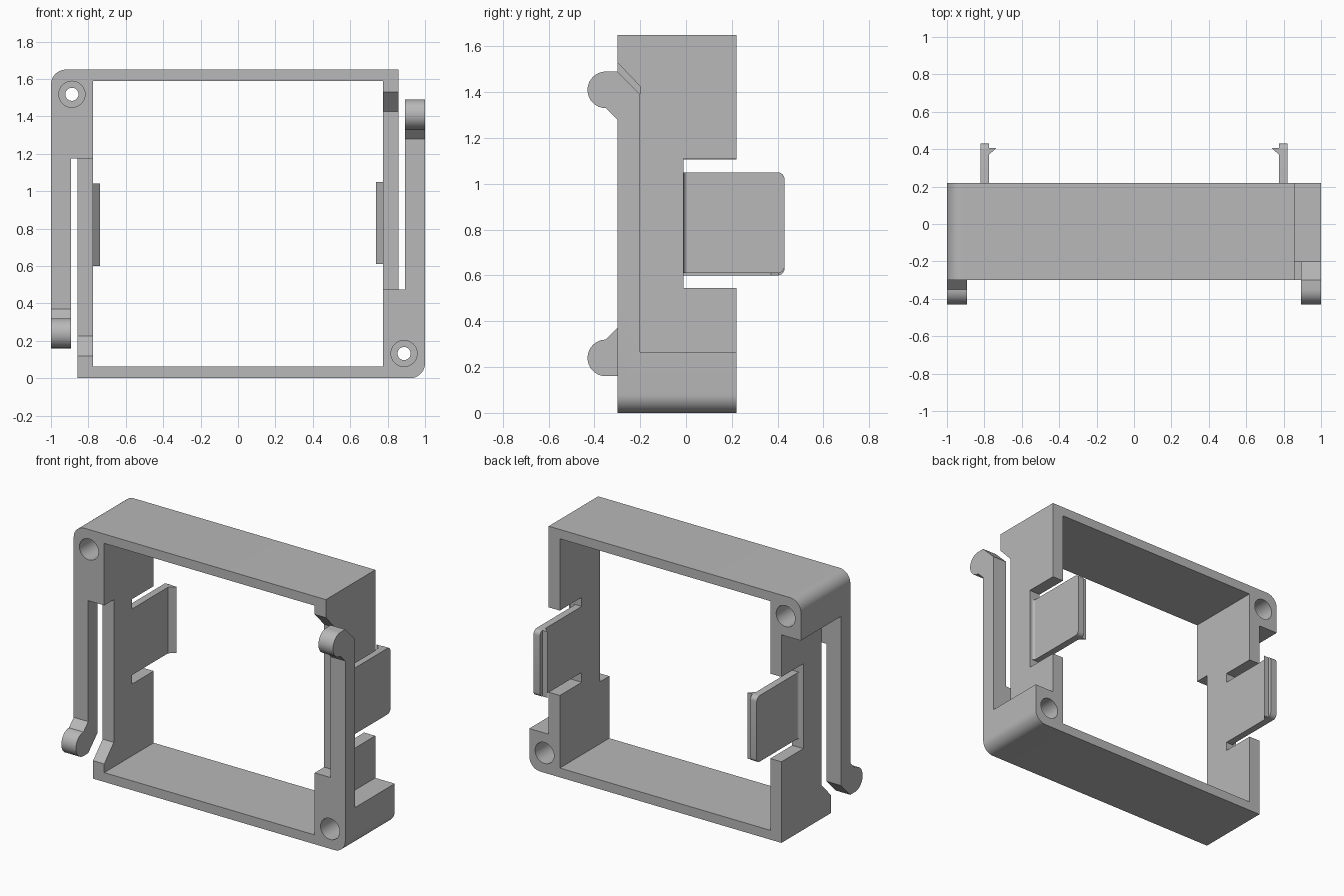
import bpy, bmesh
from math import sin, cos, radians

if "Cube" in bpy.data.objects:
    bpy.data.objects.remove(bpy.data.objects["Cube"], do_unlink=True)

HEIGHT = 1.65
FRONT, BACK, STEP = -0.30, 0.22, -0.20   # frame depth and recess plane
INNER, OUTER = 0.775, 0.857              # side wall faces

grey = bpy.data.materials.new("plain grey")
grey.use_nodes = True
grey.diffuse_color = (0.48, 0.48, 0.48, 1)
grey.node_tree.nodes["Principled BSDF"].inputs["Base Color"].default_value = grey.diffuse_color


def arc(cx, cy, r, start, end, steps=10):
    angles = [radians(start + (end - start) * i / steps) for i in range(steps + 1)]
    return [(cx + r * cos(a), cy + r * sin(a)) for a in angles]


def rect(a0, a1, b0, b1):
    return [(a0, b0), (a1, b0), (a1, b1), (a0, b1)]


def prism(name, profile, axis, low, high, turned=False):
    """Extrude a 2D profile along an axis; turned spins it half a turn about the frame centre."""
    def place(p, d):
        x, y, z = {"x": (d, p[0], p[1]), "y": (p[0], d, p[1]), "z": (p[0], p[1], d)}[axis]
        return (-x, y, HEIGHT - z) if turned else (x, y, z)
    bm = bmesh.new()
    ends = [[bm.verts.new(place(p, d)) for p in profile] for d in (low, high)]
    for loop in ends:
        bm.faces.new(loop)
    n = len(profile)
    for i in range(n):
        j = (i + 1) % n
        bm.faces.new((ends[0][i], ends[0][j], ends[1][j], ends[1][i]))
    bmesh.ops.recalc_face_normals(bm, faces=bm.faces)
    mesh = bpy.data.meshes.new(name)
    bm.to_mesh(mesh)
    bm.free()
    mesh.materials.append(grey)
    obj = bpy.data.objects.new(name, mesh)
    bpy.context.collection.objects.link(obj)
    return obj


def activate(obj):
    bpy.ops.object.select_all(action="DESELECT")
    obj.select_set(True)
    bpy.context.view_layer.objects.active = obj


def cut(target, cutter):
    cutter.hide_render = True
    mod = target.modifiers.new("cut", "BOOLEAN")
    mod.operation, mod.solver, mod.object = "DIFFERENCE", "EXACT", cutter
    activate(target)
    bpy.ops.object.modifier_apply(modifier=mod.name)
    bpy.data.objects.remove(cutter, do_unlink=True)


# Frame body with two opposite rounded corners
R = 0.08
outline = ([(-1, 0)] + arc(1 - R, R, R, -90, 0) + [(1, HEIGHT)]
           + arc(R - 1, HEIGHT - R, R, 90, 180))
frame = prism("frame", outline, "y", FRONT, BACK)
cut(frame, prism("opening", rect(-INNER, INNER, 0.062, HEIGHT - 0.062), "y", -1, 1))

hook = ([(FRONT, 0.475), (FRONT, 1.28), (-0.35, 1.33)]
        + arc(-0.35, 1.41, 0.08, 270, 90, 16)
        + [(FRONT, 1.49), (STEP, 1.39), (STEP, 0.475)])
recess = [(-0.4, 0.475), (STEP, 0.475), (STEP, 1.425), (FRONT, 1.53), (-0.4, 1.635)]
tab = ([(-0.01, 0.61)] + arc(0.40, 0.64, 0.03, -90, 0, 6)
       + arc(0.40, 1.02, 0.03, 0, 90, 6) + [(-0.01, 1.05)])
barb = [(INNER, 0.37), (INNER, 0.405), (0.738, 0.405)]
fillet = [(0.82, -0.01)] + arc(0.84, 0.01, 0.02, 270, 180, 6)

for side, turned in (("left", False), ("right", True)):
    # Free space outside the wall, behind and beside the arm
    cut(frame, prism("rear_space", rect(OUTER, 1.2, 0.265, 2), "y", STEP, 1, turned))
    cut(frame, prism("arm_space", rect(OUTER, 1.2, 0.475, 2), "y", -1, STEP + 0.001, turned))
    # Chamfered recess on the wall front and notch around the tab
    cut(frame, prism("front_recess", recess, "x", 0.6, 1.2, turned))
    cut(frame, prism("tab_notch", rect(-0.01, 0.5, 0.545, 1.11), "x", 0.6, 1.2, turned))
    # Screw hole, widened from both ends
    for radius, y0, y1 in ((0.035, -1, 1), (0.07, -1, -0.07), (0.07, -0.01, 1)):
        cut(frame, prism("screw_hole", arc(0.888, 0.132, radius, 0, 348.75, 31), "y", y0, y1, turned))

    # Springy arm with hook, and clip tab with barb
    parts = [prism(side + "_hook_arm", hook, "x", 0.893, 1, turned),
             prism(side + "_clip_tab", tab, "x", INNER, 0.822, turned),
             prism(side + "_clip_barb", barb, "z", 0.61, 1.05, turned),
             prism(side + "_tab_fillet", fillet, "z", 0.61, 1.05, turned)]
    for part in parts:
        activate(part)
        bpy.ops.object.shade_smooth_by_angle(angle=radians(30))

activate(frame)
bpy.ops.object.shade_smooth_by_angle(angle=radians(30))
